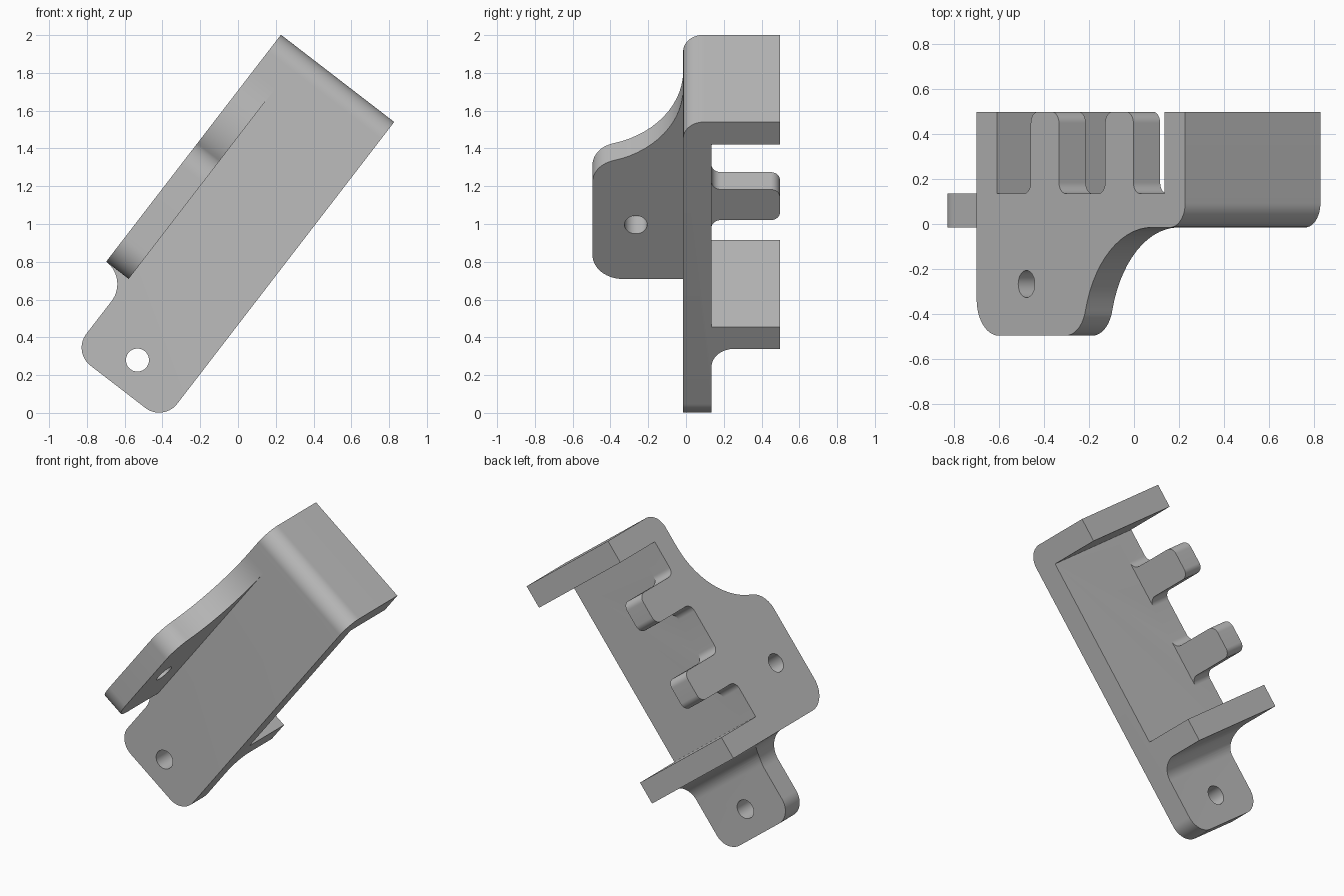
import bpy, bmesh, math
from mathutils import Vector

cube = bpy.data.objects.get("Cube")
if cube:
    bpy.data.objects.remove(cube, do_unlink=True)

# Tilted part frame: s runs down the length, w across the width, y is depth
TILT = math.radians(52.4)
C, S = math.cos(TILT), math.sin(TILT)


def place(s, w, y):
    return Vector((0.827 - C * s - S * w, y, 1.54 - S * s + C * w))


def rounded(points, steps=14):
    """Closed outline from (a, b[, radius]) corners."""
    out = []
    for i, p in enumerate(points):
        here = Vector(p[:2])
        if len(p) < 3:
            out.append(here)
            continue
        u = (Vector(points[i - 1][:2]) - here).normalized()
        v = (Vector(points[(i + 1) % len(points)][:2]) - here).normalized()
        half = u.angle(v) / 2
        centre = here + (u + v).normalized() * p[2] / math.sin(half)
        start = here + u * p[2] / math.tan(half) - centre
        end = here + v * p[2] / math.tan(half) - centre
        sweep = start.angle_signed(end)
        for k in range(steps + 1):
            a = -sweep * k / steps
            out.append(centre + Vector((start.x * math.cos(a) - start.y * math.sin(a),
                                        start.x * math.sin(a) + start.y * math.cos(a))))
    return out


def prism(name, outline, low, high, to_world):
    bm = bmesh.new()
    ends = [[bm.verts.new(to_world(p.x, p.y, d)) for p in outline] for d in (low, high)]
    bm.faces.new(ends[0])
    bm.faces.new(ends[1][::-1])
    n = len(outline)
    for i in range(n):
        j = (i + 1) % n
        bm.faces.new((ends[0][j], ends[0][i], ends[1][i], ends[1][j]))
    bmesh.ops.recalc_face_normals(bm, faces=bm.faces)
    mesh = bpy.data.meshes.new(name)
    bm.to_mesh(mesh)
    bm.free()
    obj = bpy.data.objects.new(name, mesh)
    bpy.context.collection.objects.link(obj)
    return obj


def side_profile(s, y, w):
    return place(s, w, y)


def face_profile(s, w, y):
    return place(s, w, y)


def combine(target, tool, operation):
    mod = target.modifiers.new(operation.title(), 'BOOLEAN')
    mod.operation = operation
    mod.solver = 'EXACT'
    mod.object = tool
    bpy.context.view_layer.objects.active = target
    bpy.ops.object.modifier_apply(modifier=mod.name)
    bpy.data.objects.remove(tool, do_unlink=True)


def circle(a, b, r, n=40):
    return [Vector((a + r * math.cos(math.tau * k / n), b + r * math.sin(math.tau * k / n)))
            for k in range(n)]


FRONT, BACK, REAR = -0.015, 0.135, 0.497
WIDTH, INNER, END = 0.757, 0.607, 1.516

# Channel: base plate with a wall at the top and one lower down
bracket = prism("bracket", rounded([
    (0, FRONT, 0.11), (2.1, FRONT), (2.1, BACK), (END, BACK, 0.12), (END, REAR),
    (1.37, REAR), (1.37, BACK), (0.15, BACK), (0.15, REAR), (0, REAR)]),
    -0.1, 0.9, side_profile)

# Trim to the plate outline with the narrow mounting tab
combine(bracket, prism("plate_outline", rounded([
    (-0.1, 0), (2.003, 0, 0.12), (2.003, INNER, 0.12), (END, INNER, 0.149),
    (END, WIDTH), (-0.1, WIDTH)]), -0.3, 0.8, face_profile), 'INTERSECT')

# Side wing with swept front edge and two rear fingers
wing = [(0.2, FRONT), (0.626, FRONT, 0.5), (0.755, -0.495, 0.149), (END, -0.495, 0.16), (END, BACK)]
for low, high in ((1.123, 0.918), (0.582, 0.377)):
    wing += [(low, BACK, 0.05), (low, REAR, 0.05), (high, REAR, 0.05), (high, BACK, 0.05)]
wing.append((0.2, BACK))
combine(bracket, prism("side_wing", rounded(wing), INNER, WIDTH, side_profile), 'UNION')

# Screw holes in the tab and the wing
combine(bracket, prism("tab_hole", circle(1.828, 0.308, 0.061), -0.2, 0.3, face_profile), 'DIFFERENCE')
combine(bracket, prism("wing_hole", circle(1.154, -0.266, 0.06), 0.5, 0.9, side_profile), 'DIFFERENCE')

# Material and shading
grey = bpy.data.materials.new("plain grey")
grey.use_nodes = True
colour = (0.5, 0.5, 0.5, 1)
grey.diffuse_color = colour
grey.node_tree.nodes["Principled BSDF"].inputs["Base Color"].default_value = colour
bracket.data.materials.clear()
bracket.data.materials.append(grey)
for poly in bracket.data.polygons:
    poly.material_index = 0
bpy.ops.object.select_all(action='DESELECT')
bracket.select_set(True)
bpy.context.view_layer.objects.active = bracket
bpy.ops.object.shade_smooth_by_angle(angle=math.radians(30))
